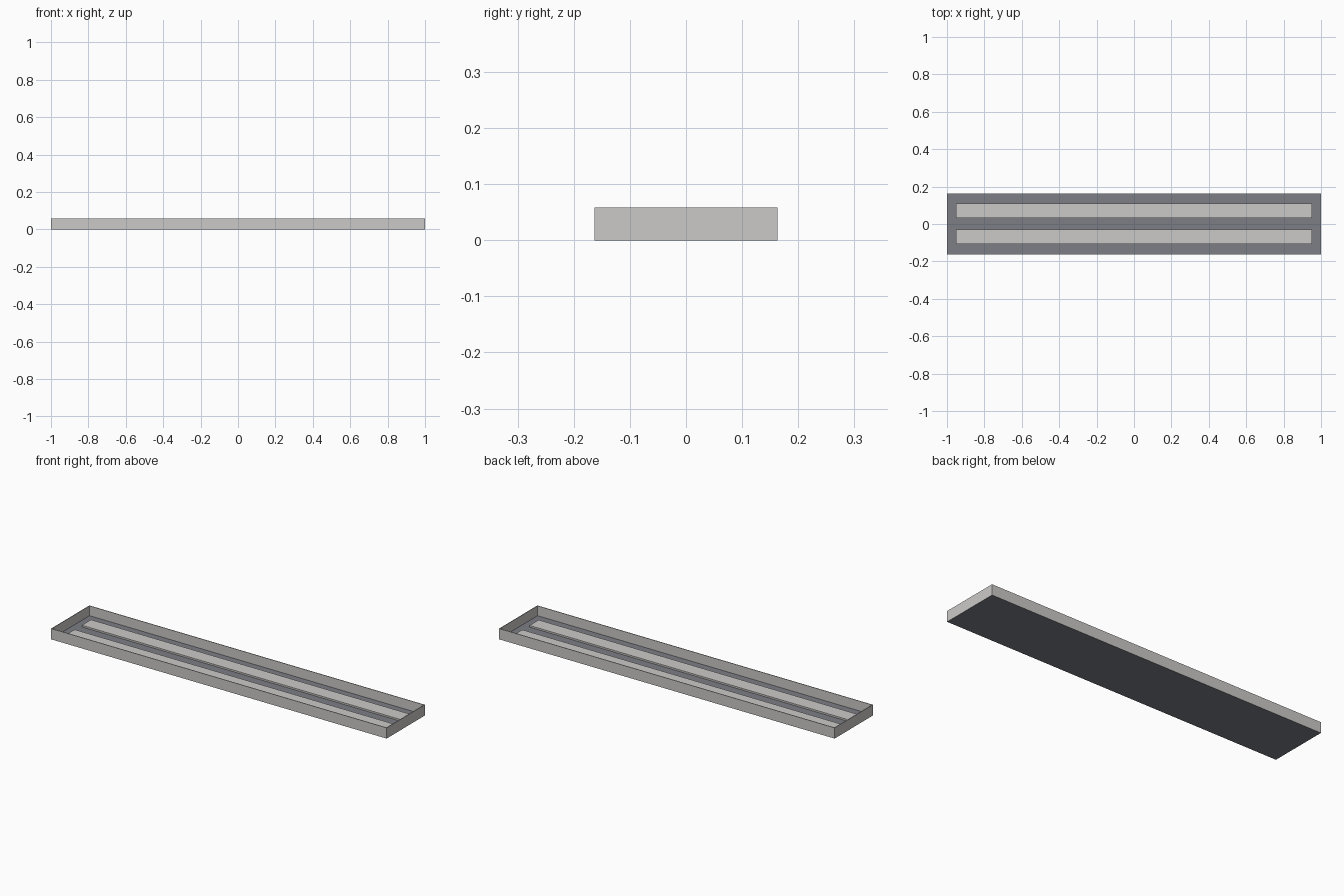
import bpy, bmesh

if "Cube" in bpy.data.objects:
    bpy.data.objects.remove(bpy.data.objects["Cube"])

HX, HY, H = 1.0, 0.163, 0.058   # half length, half width, height
T = 0.005                       # wall thickness
FLOOR = 0.005                   # floor thickness


def material(name, rgb):
    m = bpy.data.materials.new(name)
    m.diffuse_color = (*rgb, 1.0)
    m.use_nodes = True
    m.node_tree.nodes["Principled BSDF"].inputs["Base Color"].default_value = m.diffuse_color
    return m


light = material("warm light grey", (0.60, 0.59, 0.575))
grey = material("slate grey", (0.20, 0.21, 0.235))


def make_object(name, bm, *mats):
    bmesh.ops.recalc_face_normals(bm, faces=bm.faces)
    me = bpy.data.meshes.new(name)
    bm.to_mesh(me)
    bm.free()
    for m in mats:
        me.materials.append(m)
    ob = bpy.data.objects.new(name, me)
    bpy.context.collection.objects.link(ob)
    return ob


def add_box(name, x0, x1, y0, y1, z0, z1, mat):
    bm = bmesh.new()
    bmesh.ops.create_cube(bm, size=1.0)
    for v in bm.verts:
        v.co.x = x1 if v.co.x > 0 else x0
        v.co.y = y1 if v.co.y > 0 else y0
        v.co.z = z1 if v.co.z > 0 else z0
    return make_object(name, bm, mat)


# Thin-walled open tray: inset the top of a box and push it down to the floor
bm = bmesh.new()
bmesh.ops.create_cube(bm, size=1.0)
for v in bm.verts:
    v.co = (v.co.x * 2 * HX, v.co.y * 2 * HY, (v.co.z + 0.5) * H)
bm.normal_update()
top = max(bm.faces, key=lambda f: f.calc_center_median().z)
bmesh.ops.inset_region(bm, faces=[top], thickness=T)
inner = bmesh.ops.extrude_face_region(bm, geom=[top])
bmesh.ops.delete(bm, geom=[top], context='FACES_ONLY')
for v in (g for g in inner["geom"] if isinstance(g, bmesh.types.BMVert)):
    v.co.z = FLOOR
bm.normal_update()
# Floor, inside and underneath, is slate; walls are light
for f in bm.faces:
    z = f.calc_center_median().z
    f.material_index = 1 if abs(f.normal.z) > 0.9 and z < H / 2 else 0
make_object("tray", bm, light, grey)

# Two long raised strips on the floor
for name, y in (("back_strip", 0.071), ("front_strip", -0.068)):
    add_box(name, -0.953, 0.953, y - 0.039, y + 0.039, FLOOR, 0.014, light)
